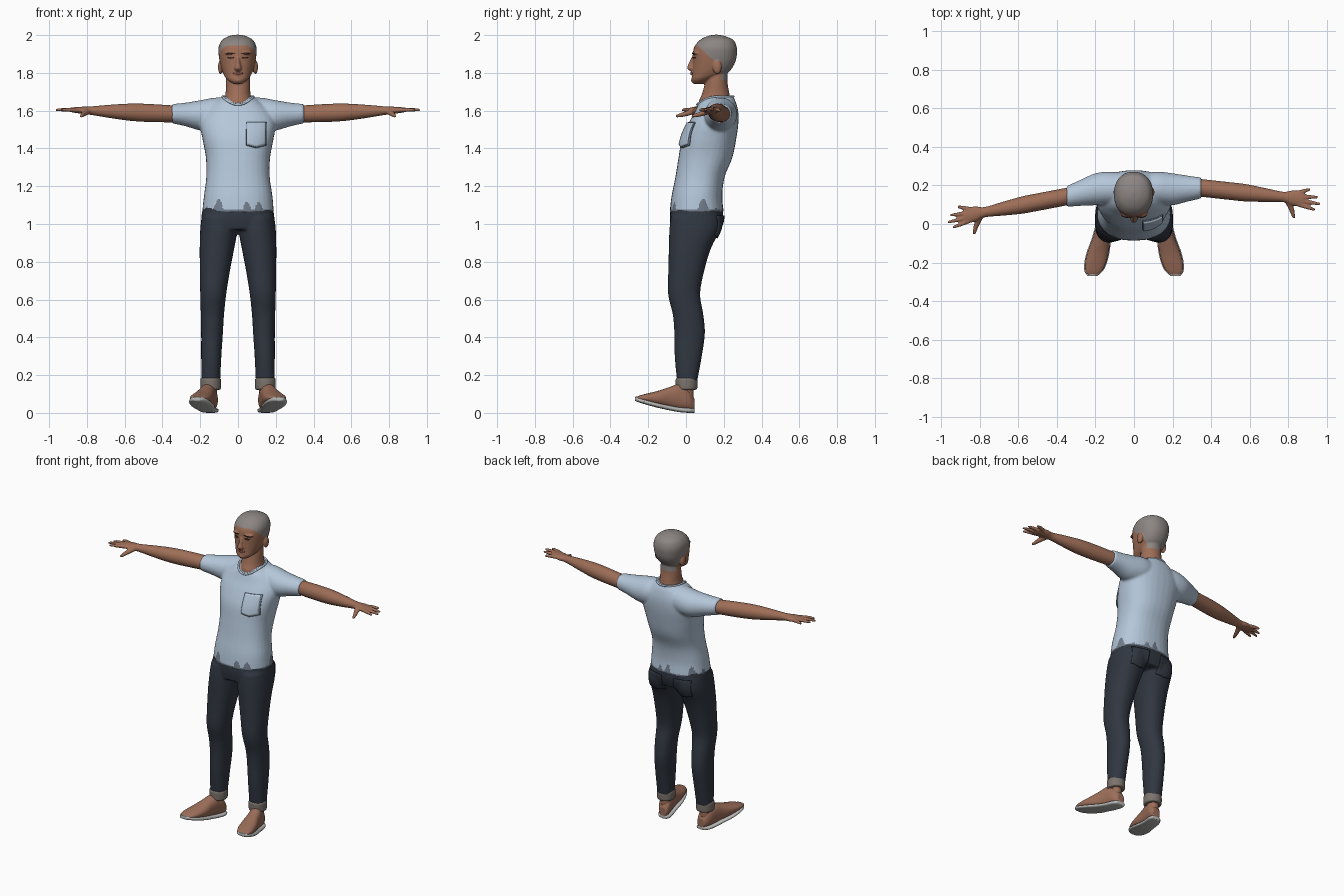
import bpy, bmesh, math
from mathutils import Matrix, Vector
from mathutils.bvhtree import BVHTree

old = bpy.data.objects.get("Cube")
if old:
    bpy.data.objects.remove(old, do_unlink=True)


def material(name, *rgb):
    m = bpy.data.materials.new(name)
    m.use_nodes = True
    m.diffuse_color = (*rgb, 1)
    bsdf = m.node_tree.nodes["Principled BSDF"]
    bsdf.inputs["Base Color"].default_value = (*rgb, 1)
    bsdf.inputs["Roughness"].default_value = 0.8
    return m


skin = material("skin", .34, .155, .095)
hair = material("grey hair", .26, .235, .225)
shirt_blue = material("pale blue cloth", .46, .57, .70)
shade_blue = material("worn blue cloth", .17, .21, .27)
denim = material("dark denim", .030, .038, .053)
cuff_grey = material("denim lining", .20, .17, .15)
leather = material("brown leather", .33, .155, .10)
rubber = material("pale rubber", .50, .50, .49)
lip = material("lip", .20, .07, .05)
dark = material("dark brow", .05, .025, .018)


def loft(bm, rings, axis=2, power=2.0, n=32, steps=5):
    """Closed smooth tube through rings (x, y, z, radius, radius) facing an axis."""
    u, v = [i for i in range(3) if i != axis]
    pts = [Vector(r) for r in rings]
    pts = [pts[0] * 2 - pts[1]] + pts + [pts[-1] * 2 - pts[-2]]
    path = []
    for a, b, c, d in zip(pts, pts[1:], pts[2:], pts[3:]):
        for k in range(steps):
            t = k / steps
            path.append(b + (c - a) * (t / 2) + (a * 2 - b * 5 + c * 4 - d) * (t * t / 2)
                        + (b * 3 - a - c * 3 + d) * (t ** 3 / 2))
    path.append(pts[-2])
    loops = []
    for r in path:
        loop = []
        for k in range(n):
            ang = math.tau * k / n
            co = Vector(r[:3])
            for ax, rad, f in ((u, r[3], math.cos(ang)), (v, r[4], math.sin(ang))):
                co[ax] += max(rad, .001) * math.copysign(abs(f) ** (2 / power), f)
            loop.append(bm.verts.new(co))
        loops.append(loop)
    for p, q in zip(loops, loops[1:]):
        for k in range(n):
            j = (k + 1) % n
            bm.faces.new((p[k], p[j], q[j], q[k]))
    bm.faces.new(loops[0])
    bm.faces.new(loops[-1])


def ball(bm, centre, radii):
    mat = Matrix.Translation(centre) @ Matrix.Diagonal((*radii, 1))
    bmesh.ops.create_uvsphere(bm, u_segments=20, v_segments=14, radius=1, matrix=mat)


def depth(rows, s=1):
    """Rings from (z, inner x, outer x, front y, back y)."""
    return [(s * (i + o) / 2, (f + b) / 2, z, (o - i) / 2, (b - f) / 2) for z, i, o, f, b in rows]


def finish(name, bm, mats, voxel=.007, rule=None):
    """Fuse the overlapping solids into one smooth skin and colour it by rule."""
    bmesh.ops.recalc_face_normals(bm, faces=bm.faces)
    me = bpy.data.meshes.new(name)
    bm.to_mesh(me)
    bm.free()
    ob = bpy.data.objects.new(name, me)
    bpy.context.collection.objects.link(ob)
    mod = ob.modifiers.new("fuse", "REMESH")
    mod.mode, mod.voxel_size = "VOXEL", voxel
    mod = ob.modifiers.new("soften", "SMOOTH")
    mod.iterations = 3
    ev = ob.evaluated_get(bpy.context.evaluated_depsgraph_get())
    ob.modifiers.clear()
    done = bpy.data.meshes.new_from_object(ev) if len(ob.modifiers) else None
    if done is None:
        for kind in ("REMESH", "SMOOTH"):
            mod = ob.modifiers.new(kind, kind)
            if kind == "REMESH":
                mod.mode, mod.voxel_size = "VOXEL", voxel
            else:
                mod.iterations = 3
        ev = ob.evaluated_get(bpy.context.evaluated_depsgraph_get())
        done = bpy.data.meshes.new_from_object(ev)
        ob.modifiers.clear()
    ob.data = done
    done.name = name
    done.materials.clear()
    for m in mats:
        done.materials.append(m)
    for p in done.polygons:
        p.use_smooth = True
        p.material_index = rule(p.center) if rule else 0
    return ob


def patch(name, target, cx, cz, w, h, mat, side=-1, oval=True, lift=.003, n=12):
    """Thin plate laid on a surface, cast from the front (-1) or back (1)."""
    me = target.data
    tree = BVHTree.FromPolygons([v.co for v in me.vertices], [p.vertices for p in me.polygons])
    bm = bmesh.new()
    grid = []
    for j in range(n + 1):
        v = 2 * j / n - 1
        row = []
        for i in range(n + 1):
            u = 2 * i / n - 1
            x = cx + w * u * (max(.05, 1 - v * v) ** .5 if oval else 1)
            z = cz + h * v + (0 if oval else h * .2 * abs(u) * (1 - v) / 2)
            hit = tree.ray_cast(Vector((x, side, z)), Vector((0, -side, 0)))[0]
            row.append(bm.verts.new((x, (hit.y if hit else 0) + side * lift, z)))
        grid.append(row)
    for a, b in zip(grid, grid[1:]):
        for i in range(n):
            bm.faces.new((a[i], a[i + 1], b[i + 1], b[i]))
    bmesh.ops.recalc_face_normals(bm, faces=bm.faces)
    plate = bpy.data.meshes.new(name)
    bm.to_mesh(plate)
    bm.free()
    plate.materials.append(mat)
    plate.shade_smooth()
    ob = bpy.data.objects.new(name, plate)
    bpy.context.collection.objects.link(ob)
    mod = ob.modifiers.new("thickness", "SOLIDIFY")
    mod.thickness, mod.offset = lift * 1.5, 0


# Head with neck, nose, ears and a short haircut
bm = bmesh.new()
loft(bm, depth([(1.58, -.08, .08, .09, .25), (1.64, -.078, .078, .068, .24), (1.69, -.066, .066, .085, .23),
                (1.75, -.064, .064, .1, .22), (1.82, -.06, .06, .1, .22)]))
loft(bm, depth([(1.742, -.026, .022, .04, .09), (1.765, -.058, .053, .03, .14), (1.80, -.08, .075, .033, .22),
                (1.85, -.095, .09, .035, .258), (1.90, -.103, .098, .036, .27), (1.94, -.102, .097, .045, .268),
                (1.975, -.083, .078, .075, .25), (1.995, -.047, .042, .115, .205), (2.002, -.012, .007, .15, .17)]),
     power=2.2)
loft(bm, [(0, .045, 1.885, .009, .015), (0, .032, 1.85, .012, .018), (0, .028, 1.825, .019, .022),
          (0, .04, 1.81, .015, .02)])
ball(bm, (0, .045, 1.797), (.026, .02, .013))
ball(bm, (0, .05, 1.76), (.026, .024, .016))
for s in (-1, 1):
    ball(bm, (s * .038, .06, 1.905), (.034, .026, .010))
    ball(bm, (s * .092, .165, 1.83), (.014, .024, .036))


def hairline(c):
    ear = abs(c.x) > .088 and c.z < 1.866 and .135 < c.y < .192
    top = c.z > 1.945 - .9 * max(0, c.y - .06)
    return int(not ear and (top and c.z > 1.845 or c.y > .185 and c.z > 1.76))


head = finish("head", bm, [skin, hair], .0045, hairline)
for s, label in ((-1, "right"), (1, "left")):
    patch(label + "_eye", head, s * .038, 1.88, .016, .005, dark, lift=.002)
    patch(label + "_eyebrow", head, s * .04, 1.903, .024, .004, dark, lift=.002)
patch("lips", head, 0, 1.797, .026, .007, lip, lift=.002)

# T-shirt body and sleeves
arm_line = {-1: (.142, .19), 1: (.187, .11)}
bm = bmesh.new()
loft(bm, depth([(1.06, -.19, .19, -.087, .2), (1.15, -.18, .182, -.076, .192), (1.25, -.168, .168, -.056, .205),
                (1.35, -.17, .17, -.04, .245), (1.45, -.188, .188, -.022, .266), (1.53, -.2, .2, .012, .277),
                (1.59, -.18, .18, .045, .277), (1.64, -.13, .13, .068, .266), (1.675, -.08, .08, .1, .25)]), power=2.3)
for s, (y, slope) in arm_line.items():
    loft(bm, [(s * .06, .18, 1.585, .085, .085), (s * .13, .185, 1.58, .086, .088), (s * .2, .18, 1.575, .083, .08),
              (s * .28, (y + .18) / 2, 1.58, .067, .062), (s * .35, y, 1.584, .054, .051)], 0)


def hem(c):
    a = math.atan2(c.y - .06, c.x)
    return int(c.z < 1.075 + .06 * max(0, math.sin(9 * a) * math.sin(4 * a + 1)))


shirt = finish("t_shirt", bm, [shirt_blue, shade_blue], .008, hem)
patch("chest_pocket_edge", shirt, .097, 1.47, .053, .068, shade_blue, oval=False, lift=.004)
patch("chest_pocket", shirt, .096, 1.472, .048, .064, shirt_blue, oval=False, lift=.008)

# Collar band round the neck
curve = bpy.data.curves.new("collar", "CURVE")
curve.dimensions, curve.bevel_depth, curve.bevel_resolution = "3D", .006, 3
line = curve.splines.new("NURBS")
line.points.add(15)
line.use_cyclic_u = True
for k, p in enumerate(line.points):
    a = math.tau * k / 16
    front = max(0, -math.sin(a))
    p.co = (.083 * math.cos(a), .155 + .098 * math.sin(a), 1.675 - .045 * front ** 2, 1)
curve.materials.append(shirt_blue)
bpy.context.collection.objects.link(bpy.data.objects.new("collar", curve))

# Jeans
bm = bmesh.new()
loft(bm, depth([(1.1, -.183, .183, -.08, .193), (1.03, -.195, .193, -.086, .197), (.97, -.19, .19, -.08, .18)]), power=2.4)
for s in (-1, 1):
    loft(bm, depth([(1.04, 0, .192, -.08, .185), (.97, .002, .2, -.088, .18), (.87, .02, .203, -.091, .132),
                    (.75, .043, .202, -.094, .096), (.63, .062, .2, -.095, .075), (.52, .074, .197, -.07, .092),
                    (.42, .08, .195, -.062, .1), (.3, .088, .195, -.06, .084), (.15, .095, .194, -.046, .056)], s), power=2.2)
jeans = finish("jeans", bm, [denim], .009)

for s, label in ((-1, "right"), (1, "left")):
    patch(label + "_back_pocket", jeans, s * .1, .985, .055, .06, denim, 1, False, .005)

    # Turned-up cuff and ankle
    bm = bmesh.new()
    loft(bm, depth([(z, .095 - g, .194 + g, -.05 - g, .055 + g) for z, g in ((.122, .001), (.13, .005), (.178, .005), (.186, .001))], s))
    finish(label + "_cuff", bm, [cuff_grey], .006)
    bm = bmesh.new()
    loft(bm, depth([(.08, .112, .18, -.035, .04), (.15, .112, .18, -.035, .04)], s))
    finish(label + "_ankle", bm, [skin], .006)

    # Shoe turned outward with the toe raised: distance, half width, bottom, top
    last = [(0, .026, 0, .075), (.03, .041, 0, .125), (.08, .044, .004, .152), (.13, .047, .013, .138),
            (.19, .055, .026, .118), (.25, .054, .042, .103), (.29, .043, .054, .092), (.315, .02, .062, .082)]
    upper, sole = bmesh.new(), bmesh.new()
    for shell, grow in ((upper, 0), (sole, .005)):
        rings = []
        for d, w, low, high in last:
            a, b = (low, low + .026) if grow else (low + .012, high)
            rings.append((s * (.14 + .24 * d), .045 - d, (a + b) / 2, w + grow, (b - a) / 2))
        loft(shell, rings, 1, 3 if grow else 2.3)
    finish(label + "_shoe", upper, [leather], .005)
    finish(label + "_sole", sole, [rubber], .005)

    # Arm, palm and fingers
    y0, slope = arm_line[s]

    def at(x, off=0, drop=0):
        return s * x, y0 - slope * (x - .35) + off, 1.583 + .04 * (x - .35) - drop

    bm = bmesh.new()
    loft(bm, [(*at(x), a, b) for x, a, b in ((.3, .046, .044), (.42, .046, .047), (.5, .046, .048), (.58, .045, .045),
                                            (.68, .036, .035), (.775, .027, .023), (.825, .04, .019), (.88, .04, .013))], 0)
    for start, end, tip in ((-.03, -.048, .94), (-.01, -.016, .965), (.011, .018, .953), (.03, .055, .915)):
        loft(bm, [(*at(.85, start), .012, .012), (*at((.85 + tip) / 2, (start + end) / 2), .011, .011),
                  (*at(tip, end, .004), .007, .007)], 0, n=16)
    loft(bm, [(*at(.79, -.005), .02, .016), (*at(.815, -.055, .018), .015, .014), (*at(.83, -.105, .032), .008, .008)], 1, n=16)
    finish(label + "_arm", bm, [skin], .0055)
